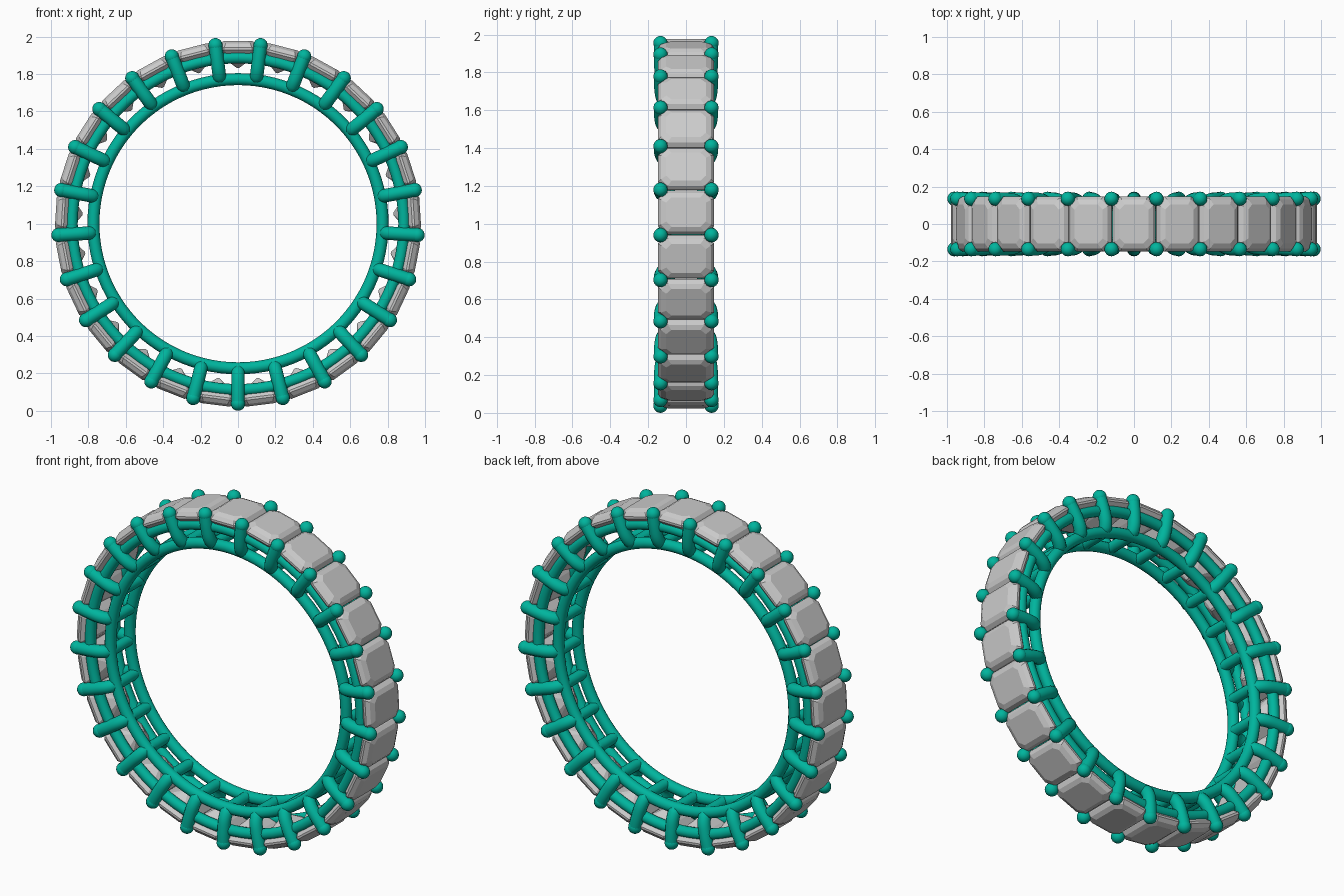
import bpy, bmesh, math
from mathutils import Vector, Matrix

if "Cube" in bpy.data.objects:
    bpy.data.objects.remove(bpy.data.objects["Cube"])

N = 25
STEP = 2 * math.pi / N
CENTRE = Vector((0, 0, 1.0))

mat = bpy.data.materials.new("teal")
mat.diffuse_color = (0.0, 0.46, 0.34, 1)
mat.use_nodes = True
mat.node_tree.nodes["Principled BSDF"].inputs["Base Color"].default_value = mat.diffuse_color


def spoke_matrix(angle):
    # local +z points outward from the ring centre
    return Matrix.Translation(CENTRE) @ Matrix.Rotation(angle, 4, 'Y')


def add_object(name, bm, material=None):
    bmesh.ops.recalc_face_normals(bm, faces=bm.faces)
    me = bpy.data.meshes.new(name)
    bm.to_mesh(me)
    bm.free()
    ob = bpy.data.objects.new(name, me)
    bpy.context.collection.objects.link(ob)
    if material:
        me.materials.append(material)
        for p in me.polygons:
            p.use_smooth = True
    return ob


def copies(source, name, offset):
    for i in range(N):
        ob = source if i == 0 else bpy.data.objects.new(f"{name}_{i}", source.data)
        if i:
            bpy.context.collection.objects.link(ob)
        ob.matrix_world = spoke_matrix(offset + i * STEP)


def smooth_path(ctrl, per=5):
    # Catmull-Rom through the control points
    pts = [Vector(c) for c in ctrl]
    pts = [2 * pts[0] - pts[1]] + pts + [2 * pts[-1] - pts[-2]]
    out = []
    for i in range(1, len(pts) - 2):
        a, b, c, d = pts[i - 1:i + 3]
        for k in range(per):
            t = k / per
            out.append(0.5 * (2 * b + (c - a) * t + (2 * a - 5 * b + 4 * c - d) * t * t
                              + (3 * b - a - 3 * c + d) * t ** 3))
    return out + [pts[-2]]


# U-shaped prong: two claws joined by a cross bar under the gems
bm = bmesh.new()
R = 0.036
half = [(0, 0.135, 0.962), (0, 0.133, 0.89), (0, 0.122, 0.82), (0, 0.09, 0.777), (0, 0.04, 0.773)]
path = smooth_path(half + [(x, -y, z) for x, y, z in reversed(half)])
rings = []
for i, p in enumerate(path):
    tan = (path[min(i + 1, len(path) - 1)] - path[max(i - 1, 0)]).normalized()
    side = Vector((1, 0, 0))
    up = tan.cross(side)
    r = R if abs(p.y) > 0.1 else 0.031
    rings.append([bm.verts.new(p + r * (math.cos(a) * side + math.sin(a) * up))
                  for a in (2 * math.pi * k / 14 for k in range(14))])
for r0, r1 in zip(rings, rings[1:]):
    for k in range(14):
        bm.faces.new((r0[k], r0[(k + 1) % 14], r1[(k + 1) % 14], r1[k]))
for y in (-0.135, 0.135):
    bmesh.ops.create_uvsphere(bm, u_segments=16, v_segments=10, radius=0.038,
                              matrix=Matrix.Translation((0, y, 0.962)))
copies(add_object("prong", bm, mat), "prong", math.pi / N)


# Step-cut gem: stacked octagon outlines (half width, half length, corner cut, height)
def octagon(bm, w, l, c, z):
    quarter = [(w, l - c), (w - c, l)]
    pts = quarter + [(-x, y) for x, y in reversed(quarter)]
    pts += [(-x, -y) for x, y in pts]
    return [bm.verts.new((x, y, z)) for x, y in pts]


bm = bmesh.new()
layers = [octagon(bm, *s) for s in (
    (0.078, 0.105, 0.028, 0.976), (0.102, 0.132, 0.036, 0.963), (0.116, 0.147, 0.042, 0.942),
    (0.116, 0.147, 0.042, 0.930), (0.075, 0.105, 0.026, 0.885), (0.006, 0.035, 0.003, 0.832))]
for a, b in zip(layers, layers[1:]):
    for k in range(8):
        bm.faces.new((a[k], a[(k + 1) % 8], b[(k + 1) % 8], b[k]))
bm.faces.new(layers[0])
bm.faces.new(layers[-1])
copies(add_object("gem", bm), "gem", 0)


# Round rails: one pair under the gem edges, one pair against the finger
def rail(name, y, major, minor):
    bpy.ops.mesh.primitive_torus_add(location=(0, y, 1.0), rotation=(math.pi / 2, 0, 0),
                                     major_radius=major, minor_radius=minor,
                                     major_segments=100, minor_segments=14)
    ob = bpy.context.object
    ob.name = name
    ob.data.materials.append(mat)
    bpy.ops.object.shade_smooth()


for tag, s in (("front", -1), ("back", 1)):
    rail(f"{tag}_gem_rail", s * 0.112, 0.888, 0.031)
    rail(f"{tag}_inner_rail", s * 0.09, 0.773, 0.032)
